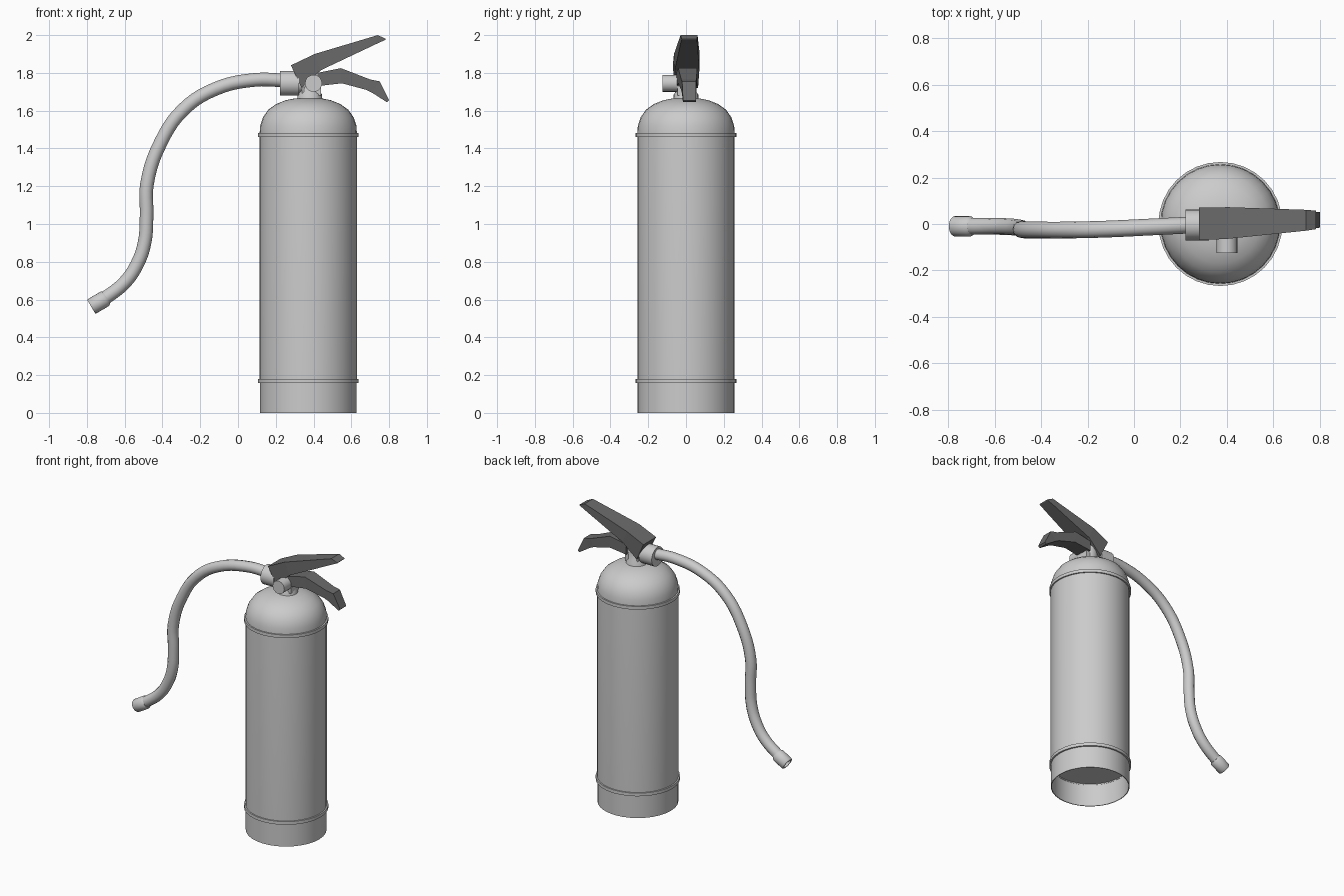
import bpy, bmesh, math
from mathutils import Vector

old = bpy.data.objects.get("Cube")
if old:
    bpy.data.objects.remove(old, do_unlink=True)


def make_material(name, value):
    m = bpy.data.materials.new(name)
    m.use_nodes = True
    col = (value, value, value, 1)
    m.diffuse_color = col
    m.node_tree.nodes["Principled BSDF"].inputs["Base Color"].default_value = col
    return m


LIGHT = make_material("light grey", 0.6)
DARK = make_material("dark grey", 0.15)
CX = 0.372


def finish(name, bm, mat, smooth=True):
    bmesh.ops.recalc_face_normals(bm, faces=bm.faces)
    me = bpy.data.meshes.new(name)
    bm.to_mesh(me)
    bm.free()
    ob = bpy.data.objects.new(name, me)
    bpy.context.collection.objects.link(ob)
    me.materials.append(mat)
    if smooth:
        bpy.ops.object.select_all(action='DESELECT')
        ob.select_set(True)
        bpy.context.view_layer.objects.active = ob
        bpy.ops.object.shade_smooth_by_angle(angle=math.radians(35))
    return ob


def lathe(name, profile, origin, axis=(0, 0, 1), sides=32, closed=False):
    """Revolve (radius, height) points about an axis through origin."""
    bm = bmesh.new()
    rot = Vector((0, 0, 1)).rotation_difference(Vector(axis))
    rings = []
    for r, h in profile:
        if r == 0:
            rings.append([bm.verts.new(rot @ Vector((0, 0, h)) + Vector(origin))])
            continue
        ring = []
        for i in range(sides):
            a = math.tau * i / sides
            p = Vector((r * math.cos(a), r * math.sin(a), h))
            ring.append(bm.verts.new(rot @ p + Vector(origin)))
        rings.append(ring)
    pairs = list(zip(rings, rings[1:]))
    if closed:
        pairs.append((rings[-1], rings[0]))
    for a, b in pairs:
        for i in range(sides):
            j = (i + 1) % sides
            quad = [a[i % len(a)], a[j % len(a)], b[j % len(b)], b[i % len(b)]]
            bm.faces.new(list(dict.fromkeys(quad)))
    return finish(name, bm, LIGHT)


def lever(name, upper, lower):
    """Tapered bar: (x, z, half width) stations along its top and bottom edges."""
    bm = bmesh.new()
    rows = []
    for x, z, w in upper + lower[::-1]:
        yc = 0.035 * (x - 0.28)
        rows.append([bm.verts.new((x, yc + s * w, z)) for s in (-1, 1)])
    n = len(rows)
    for i in range(n):
        a, b = rows[i], rows[(i + 1) % n]
        bm.faces.new((a[0], a[1], b[1], b[0]))
    # side strips between matching stations
    for i in range(len(upper) - 1):
        for s in (0, 1):
            bm.faces.new([rows[k][s] for k in (i, i + 1, n - 2 - i, n - 1 - i)])
    return finish(name, bm, DARK, smooth=False)


# Tank with domed top, raised floor and open skirt
lathe("tank", [(0, 0.165), (0.258, 0.165), (0.258, 1.47), (0.255, 1.52), (0.24, 1.565),
               (0.212, 1.605), (0.17, 1.635), (0.12, 1.655), (0.07, 1.665), (0, 1.668)],
      (CX, 0, 0))
lathe("skirt", [(0.256, 0), (0.256, 0.165), (0.251, 0.165), (0.251, 0)], (CX, 0, 0), closed=True)
for name, z in (("lower_band", 0.157), ("upper_band", 1.46)):
    lathe(name, [(0.25, 0), (0.267, 0), (0.267, 0.022), (0.25, 0.022)], (CX, 0, z), closed=True)

# Neck and valve
lathe("neck", [(0.075, 1.65), (0.065, 1.67), (0.065, 1.685), (0.055, 1.7), (0.055, 1.78), (0, 1.78)],
      (0.38, 0, 0), sides=24)
lathe("hose_collar", [(0, 0), (0.066, 0), (0.066, 0.1), (0.05, 0.1), (0.05, 0.2), (0, 0.2)],
      (0.222, -0.004, 1.745), (1, 0, 0), sides=24)
lathe("pressure_knob", [(0, 0), (0.045, 0), (0.045, 0.13), (0, 0.13)],
      (0.4, 0.005, 1.745), (0, -1, 0), sides=20)
bm = bmesh.new()
bmesh.ops.create_cube(bm, size=1)
for v in bm.verts:
    v.co = Vector((0.39 + v.co.x * 0.1, v.co.y * 0.09, 1.74 + v.co.z * 0.12))
finish("valve_block", bm, LIGHT)

# Squeeze levers
lever("upper_lever",
      [(0.28, 1.84, 0.07), (0.406, 1.9, 0.068), (0.74, 2.0, 0.045), (0.783, 1.98, 0.04)],
      [(0.337, 1.72, 0.062), (0.44, 1.815, 0.065), (0.73, 1.952, 0.045), (0.78, 1.975, 0.04)])
lever("lower_lever",
      [(0.42, 1.80, 0.055), (0.545, 1.825, 0.05), (0.70, 1.765, 0.04), (0.75, 1.755, 0.037), (0.80, 1.655, 0.034)],
      [(0.42, 1.73, 0.055), (0.55, 1.745, 0.05), (0.68, 1.71, 0.04), (0.71, 1.695, 0.037), (0.788, 1.645, 0.034)])

# Curved hose
path = [(0.25, -0.004, 1.76), (0.09, -0.012, 1.763), (-0.12, -0.022, 1.715), (-0.29, -0.026, 1.605),
        (-0.41, -0.026, 1.43), (-0.482, -0.025, 1.21), (-0.484, -0.02, 1.04), (-0.495, -0.016, 0.9),
        (-0.535, -0.012, 0.785), (-0.6, -0.01, 0.69), (-0.72, -0.01, 0.595)]
curve = bpy.data.curves.new("hose", 'CURVE')
curve.dimensions = '3D'
curve.bevel_depth = 0.036
curve.bevel_resolution = 4
curve.resolution_u = 5
curve.use_fill_caps = True
spline = curve.splines.new('BEZIER')
spline.bezier_points.add(len(path) - 1)
for bp, p in zip(spline.bezier_points, path):
    bp.co = p
    bp.handle_left_type = bp.handle_right_type = 'AUTO'
hose = bpy.data.objects.new("hose", curve)
bpy.context.collection.objects.link(hose)
curve.materials.append(LIGHT)

# Nozzle with a recessed mouth
lathe("nozzle", [(0, 0), (0.036, 0), (0.044, 0.012), (0.044, 0.088), (0.04, 0.095),
                 (0.03, 0.095), (0.03, 0.07), (0, 0.07)],
      (-0.695, -0.01, 0.61), Vector((-0.085, 0, -0.05)).normalized(), sides=20)
